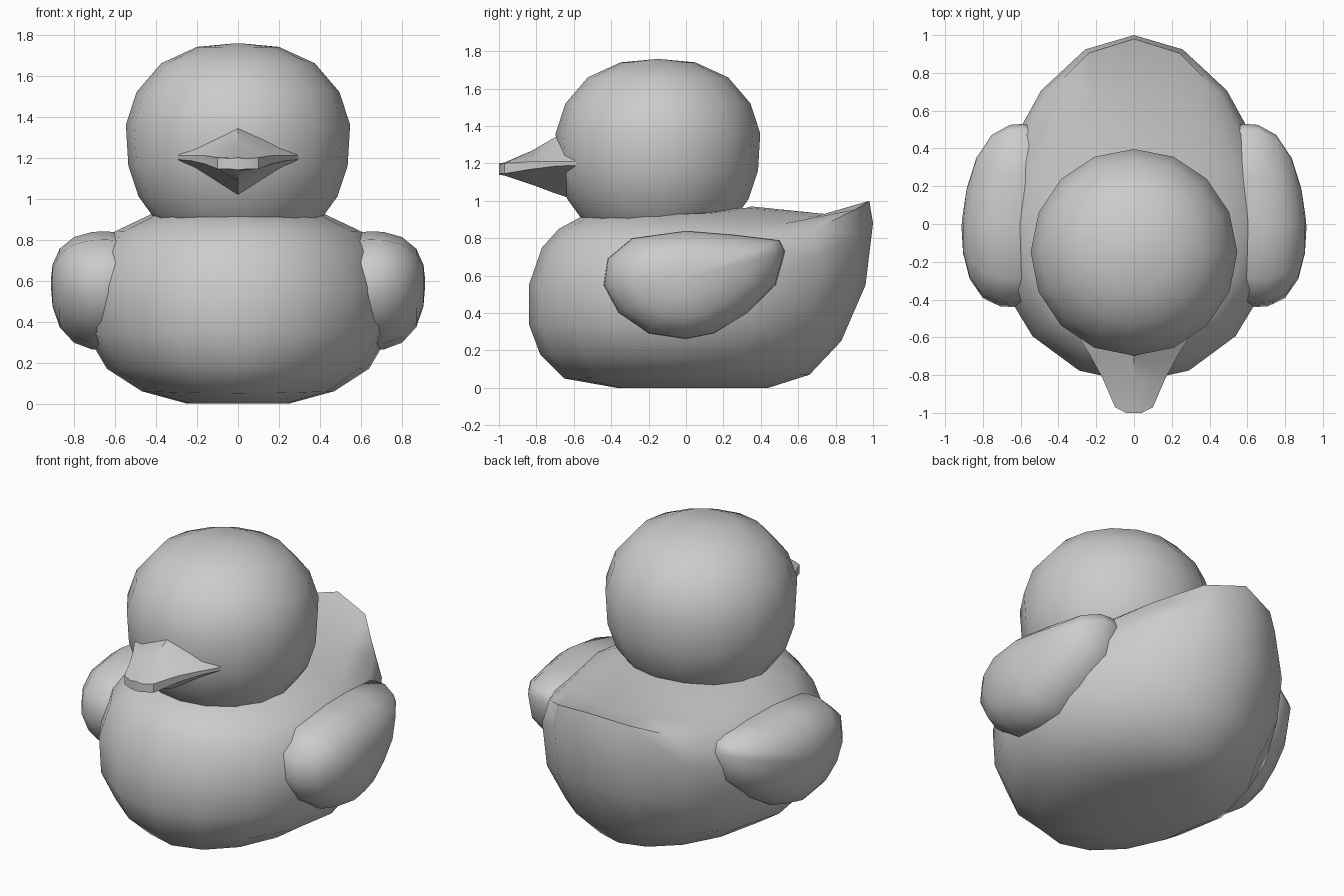
import bpy, bmesh, math

if "Cube" in bpy.data.objects:
    bpy.data.objects.remove(bpy.data.objects["Cube"])

SEG = 16


def loft(name, rings, angle):
    """Skin a list of equal-length closed rings, cap the ends, shade smooth."""
    bm = bmesh.new()
    loops = [[bm.verts.new(p) for p in r] for r in rings]
    n = len(loops[0])
    for a, b in zip(loops, loops[1:]):
        for i in range(n):
            j = (i + 1) % n
            bm.faces.new((a[i], a[j], b[j], b[i]))
    for end in (loops[0], loops[-1]):
        bm.faces.new(end)
    bmesh.ops.recalc_face_normals(bm, faces=bm.faces)
    me = bpy.data.meshes.new(name)
    bm.to_mesh(me)
    bm.free()
    ob = bpy.data.objects.new(name, me)
    bpy.context.collection.objects.link(ob)
    bpy.ops.object.select_all(action='DESELECT')
    ob.select_set(True)
    bpy.context.view_layer.objects.active = ob
    bpy.ops.object.shade_smooth_by_angle(angle=math.radians(angle))
    return ob


def body_ring(front, back, width, z_front, z_side, z_back):
    pts = []
    for k in range(SEG):
        t = 2 * math.pi * k / SEG
        c, s = math.cos(t), math.sin(t)
        if c > 0:
            pts.append((width * s * (1 - 0.12 * c), back * c,
                        z_side + (z_back - z_side) * c ** 2.5))
        else:
            pts.append((width * s, front * c, z_side + (z_front - z_side) * c * c))
    return pts


# Body with raised tail: front, back, half width, heights at front / side / back
body = [(.37, .44, .25, 0, 0, 0), (.65, .66, .47, .05, .06, .07),
        (.78, .83, .64, .18, .17, .25), (.84, .96, .74, .34, .34, .55),
        (.84, 1.0, .76, .55, .57, .88), (.77, .98, .70, .75, .74, 1.0),
        (.68, .74, .60, .85, .84, .93), (.55, .35, .41, .92, .93, .97)]
loft("body", [body_ring(*r) for r in body], 60)

# Head: radius, height
head = [(.36, .84), (.42, .92), (.485, 1.01), (.535, 1.16), (.547, 1.36),
        (.495, 1.52), (.375, 1.66), (.2, 1.74), (.02, 1.757)]
loft("head", [[(r * math.sin(2 * math.pi * k / SEG),
                -.15 + r * math.cos(2 * math.pi * k / SEG), z)
               for k in range(SEG)] for r, z in head], 60)


# Beak: y, half width, top, upper corner, lower corner, bottom
def beak_ring(y, w, top, up, low, bottom):
    return [(0, y, top), (w, y, up), (w, y, low),
            (0, y, bottom), (-w, y, low), (-w, y, up)]


beak = [(-.5, .33, 1.42, 1.22, 1.19, .97), (-.61, .285, 1.385, 1.21, 1.19, 1.01),
        (-.7, .23, 1.34, 1.21, 1.185, 1.04), (-.82, .165, 1.27, 1.21, 1.17, 1.085),
        (-.97, .1, 1.205, 1.2, 1.145, 1.135), (-1.0, .04, 1.2, 1.195, 1.145, 1.14)]
loft("beak", [beak_ring(*r) for r in beak], 35)

# Wings: side outline (y, z) swelling outward, mirrored
outline = [(-.44, .55), (-.42, .69), (-.29, .8), (0, .84), (.25, .82), (.5, .79),
           (.53, .73), (.48, .55), (.33, .4), (.15, .29), (0, .26), (-.2, .29),
           (-.36, .4)]
layers = [(.58, .97), (.64, 1), (.71, .99), (.8, .89), (.87, .66), (.905, .35), (.912, .08)]
wing = loft("wings", [[(x - .1 * max(0, y * s), y * s, .59 + (z - .59) * s)
                       for y, z in outline] for x, s in layers], 60)
wing.modifiers.new("mirror", 'MIRROR')
